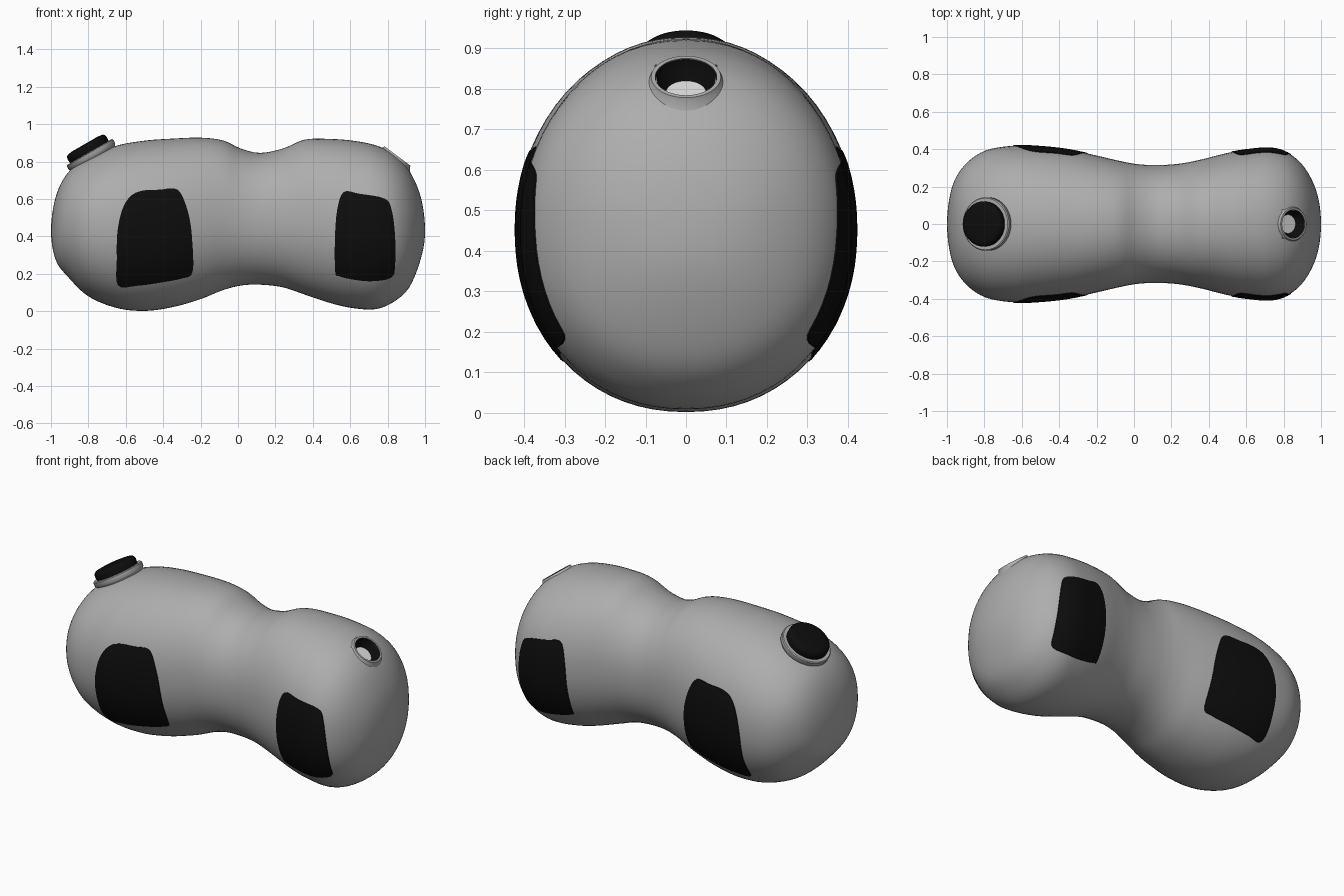
import bpy, bmesh, math
from mathutils import Vector
from mathutils.bvhtree import BVHTree

if "Cube" in bpy.data.objects:
    bpy.data.objects.remove(bpy.data.objects["Cube"])


def material(name, v):
    m = bpy.data.materials.new(name)
    m.diffuse_color = (v, v, v, 1)
    m.use_nodes = True
    m.node_tree.nodes["Principled BSDF"].inputs["Base Color"].default_value = m.diffuse_color
    return m


GREY = material("grey_shell", 0.42)
BLACK = material("black_rubber", 0.004)
PALE = material("pale_grey", 0.75)


def finish(bm, name, mat, angle=40):
    me = bpy.data.meshes.new(name)
    bm.to_mesh(me)
    bm.free()
    me.materials.append(mat)
    ob = bpy.data.objects.new(name, me)
    bpy.context.collection.objects.link(ob)
    bpy.ops.object.select_all(action='DESELECT')
    ob.select_set(True)
    bpy.context.view_layer.objects.active = ob
    bpy.ops.object.shade_smooth_by_angle(angle=math.radians(angle))
    return ob


def spline(pts, t):
    """Catmull-Rom through pts; t counts segments from pts[1]."""
    i = min(int(t), len(pts) - 4)
    f = t - i
    a, b, c, d = pts[i:i + 4]
    return [0.5 * (2 * q + (r - p) * f + (2 * p - 5 * q + 4 * r - s) * f * f
                   + (3 * q - p - 3 * r + s) * f ** 3) for p, q, r, s in zip(a, b, c, d)]


# Body stations: x, top z, bottom z, half width
S = [(-1, .43, .43, 0), (-.975, .61, .275, .19), (-.91, .74, .185, .31),
     (-.80, .825, .08, .39), (-.65, .885, .018, .418), (-.50, .912, .002, .414),
     (-.35, .923, .022, .397), (-.20, .928, .065, .366), (-.08, .913, .113, .338),
     (.02, .868, .138, .32), (.12, .847, .142, .315), (.24, .870, .128, .322),
     (.36, .918, .088, .345), (.50, .921, .042, .38), (.62, .911, .016, .399),
     (.74, .886, .012, .405), (.84, .835, .055, .37), (.92, .745, .135, .29),
     (.98, .60, .29, .16), (1, .43, .43, 0)]
# Mirrored end stations round off the tips
L, R = S[1], S[-2]
P = [(L[0], L[2], L[1], -L[3])] + S + [(R[0], R[2], R[1], -R[3])]
SEG, SUB, EXP = 72, 6, 2.15

SPOUT, SPOUT_N = Vector((.853, 0, .83)), Vector((.6, 0, .8))
CAP, CAP_N = Vector((-.789, 0, .842)), Vector((-.5, 0, .866))

# Body: lofted superellipse rings
bm = bmesh.new()
rings = []
n = (len(S) - 1) * SUB
for k in range(1, n):
    x, top, bot, w = spline(P, k / SUB)
    ring = []
    for j in range(SEG):
        a = 2 * math.pi * j / SEG
        c, s = math.cos(a), math.sin(a)
        y = w * math.copysign(abs(c) ** (2 / EXP), c)
        z = (top + bot) / 2 + (top - bot) / 2 * math.copysign(abs(s) ** (2 / EXP), s)
        ring.append(bm.verts.new((x, y, z)))
    rings.append(ring)
for A, B in zip(rings, rings[1:]):
    for j in range(SEG):
        bm.faces.new((A[j], A[j - 1], B[j - 1], B[j]))
for ring, st in ((rings[0], S[0]), (rings[-1], S[-1])):
    tip = bm.verts.new((st[0], 0, st[1]))
    for j in range(SEG):
        bm.faces.new((ring[j], ring[j - 1], tip))
bmesh.ops.recalc_face_normals(bm, faces=bm.faces)
tree = BVHTree.FromBMesh(bm)

# Opening in the body under the spout
hole = []
for f in bm.faces:
    d = f.calc_center_median() - SPOUT
    h = d.dot(SPOUT_N)
    if abs(h) < .15 and (d - h * SPOUT_N).length < .085:
        hole.append(f)
bmesh.ops.delete(bm, geom=hole, context='FACES')
finish(bm, "body", GREY, 60)


# Side pads: outline filled with scaled rings and pressed onto the body
def pad(name, outline, side):
    closed = [outline[-1]] + outline + outline[:2]
    pts = [Vector(spline(closed, i / 4)) for i in range(len(outline) * 4)]
    mid = sum(pts, Vector((0, 0))) / len(pts)
    m = len(pts)
    bm = bmesh.new()

    def put(p, lift):
        hit = tree.ray_cast(Vector((p[0], side * 2, p[1])), Vector((0, -side, 0)))[0]
        return bm.verts.new((p[0], hit.y + side * lift, p[1]))

    rows = [[put(mid + (p - mid) * k / 10, .004) for p in pts] for k in range(1, 11)]
    rows.append([put(p, -.004) for p in pts])
    c = put(mid, .004)
    for j in range(m):
        bm.faces.new((c, rows[0][j - 1], rows[0][j]))
        for A, B in zip(rows, rows[1:]):
            bm.faces.new((A[j - 1], B[j - 1], B[j], A[j]))
    bmesh.ops.recalc_face_normals(bm, faces=bm.faces)
    if c.link_faces[0].normal.y * side < 0:
        bmesh.ops.reverse_faces(bm, faces=bm.faces)
    finish(bm, name, BLACK)


BIG = [(-.642, .138), (-.648, .28), (-.645, .42), (-.62, .54), (-.575, .615), (-.51, .645),
       (-.42, .65), (-.34, .656), (-.30, .62), (-.262, .51), (-.245, .38), (-.243, .21),
       (-.30, .175), (-.42, .152), (-.54, .136)]
SMALL = [(.52, .21), (.518, .38), (.53, .54), (.565, .637), (.65, .628), (.785, .602),
         (.822, .54), (.84, .40), (.84, .25), (.82, .18), (.71, .16), (.60, .172), (.54, .188)]
for side, word in ((-1, "front"), (1, "back")):
    pad(word + "_large_pad", BIG, side)
    pad(word + "_small_pad", SMALL, side)


# Turned parts: (radius, height) profile spun about a tilted axis
def lathe(name, profile, centre, axis, mat, seg=48):
    rot = Vector((0, 0, 1)).rotation_difference(axis)
    bm = bmesh.new()
    vs = [bm.verts.new(centre + rot @ Vector((r, 0, h))) for r, h in profile]
    es = [bm.edges.new(e) for e in zip(vs, vs[1:])]
    bmesh.ops.spin(bm, geom=vs + es, cent=centre, axis=axis, angle=2 * math.pi,
                   steps=seg, use_duplicate=False)
    bmesh.ops.remove_doubles(bm, verts=bm.verts, dist=1e-5)
    bmesh.ops.recalc_face_normals(bm, faces=bm.faces)
    return finish(bm, name, mat)


# Filler cap on its collar
lathe("cap_collar", [(.11, -.07), (.138, -.022), (.143, -.016), (.143, .006), (.138, .011),
                     (0, .011)], CAP, CAP_N, GREY)
lathe("filler_cap", [(.119, .005), (.121, .035), (.117, .048), (.108, .056), (.08, .06),
                     (0, .06)], CAP, CAP_N, BLACK)

# Spout: flared neck, dark bore and pale floor
lathe("spout_neck", [(.15, -.075), (.125, -.05), (.105, -.03), (.09, -.01), (.086, 0),
                     (.076, 0), (.076, -.01)], SPOUT, SPOUT_N, GREY)
lathe("spout_bore", [(.0765, 0), (.072, -.02), (.05, -.05)], SPOUT, SPOUT_N, BLACK)
lathe("spout_floor", [(.051, -.052), (.05, -.05), (0, -.05)], SPOUT, SPOUT_N, PALE)
